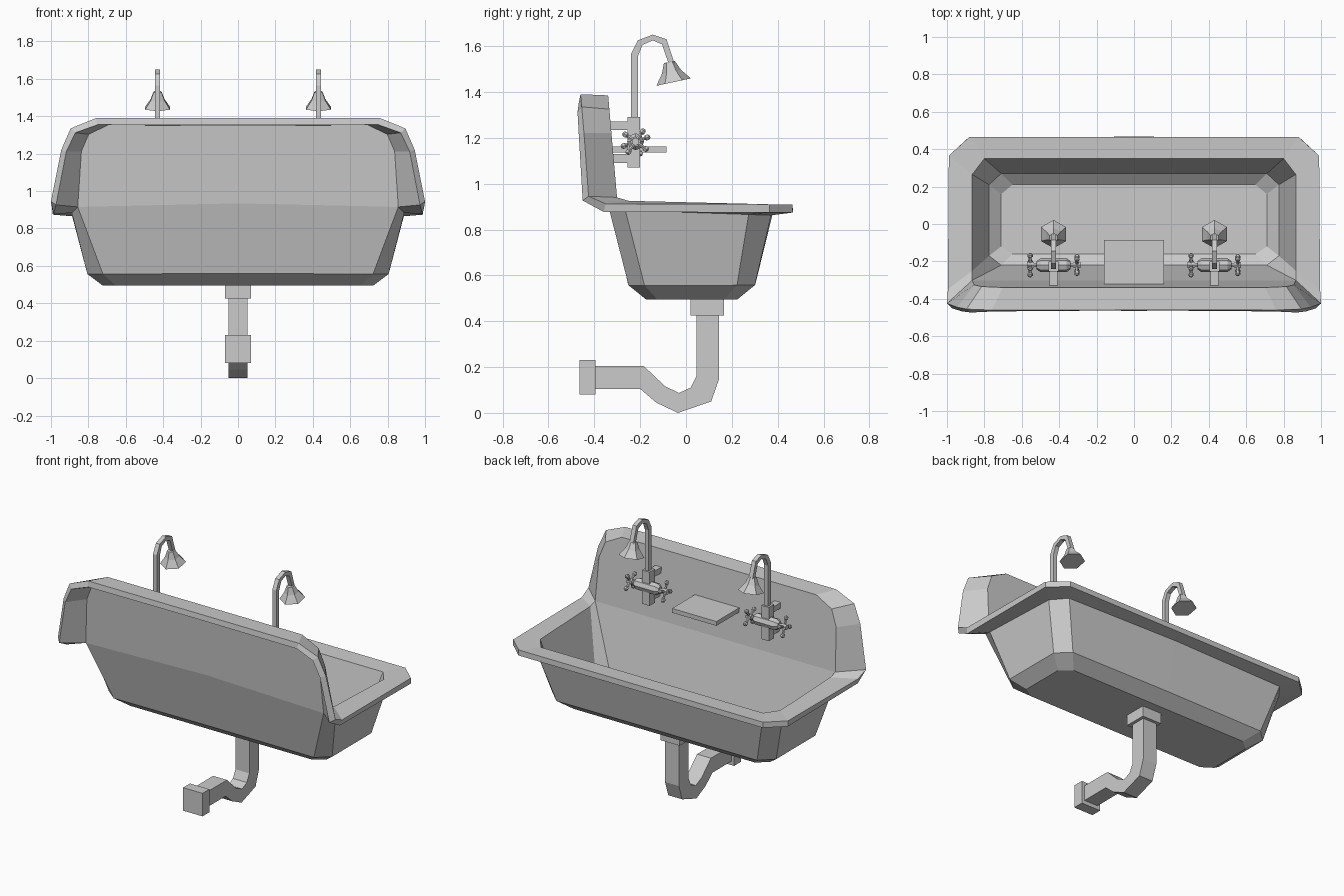
import bpy, bmesh, math
from mathutils import Matrix, Vector

cube = bpy.data.objects.get("Cube")
if cube:
    bpy.data.objects.remove(cube, do_unlink=True)

GREY = (0.6, 0.6, 0.6, 1.0)
enamel = bpy.data.materials.new("light grey")
enamel.use_nodes = True
enamel.diffuse_color = GREY
enamel.node_tree.nodes["Principled BSDF"].inputs["Base Color"].default_value = GREY


def finish(name, bm, recalc=True):
    if recalc:
        bmesh.ops.recalc_face_normals(bm, faces=bm.faces)
    mesh = bpy.data.meshes.new(name)
    bm.to_mesh(mesh)
    bm.free()
    mesh.materials.append(enamel)
    obj = bpy.data.objects.new(name, mesh)
    bpy.context.collection.objects.link(obj)
    return obj


def box(name, x, y, z):
    """Box from (low, high) ranges."""
    bm = bmesh.new()
    bmesh.ops.create_cube(bm, size=1)
    for v in bm.verts:
        v.co = [(a + b) / 2 + c * (b - a) for (a, b), c in zip((x, y, z), v.co)]
    return finish(name, bm)


def extrude_profile(name, upper, lower, x, half):
    """Square-section pipe from its two side outlines in the y-z plane."""
    bm = bmesh.new()
    rings = []
    for (ya, za), (yb, zb) in zip(upper, lower):
        rings.append([bm.verts.new(p) for p in (
            (x - half, ya, za), (x + half, ya, za), (x + half, yb, zb), (x - half, yb, zb))])
    for a, b in zip(rings, rings[1:]):
        for k in range(4):
            n = (k + 1) % 4
            bm.faces.new((a[k], a[n], b[n], b[k]))
    bm.faces.new(rings[0])
    bm.faces.new(rings[-1])
    return finish(name, bm)


def lathe(name, stations, sides, matrix):
    """Faceted solid through (radius, height) stations along its own z."""
    bm = bmesh.new()
    rings = [[bm.verts.new(matrix @ Vector((r * math.cos(a), r * math.sin(a), h)))
              for a in (2 * math.pi * k / sides for k in range(sides))]
             for r, h in stations]
    for a, b in zip(rings, rings[1:]):
        for k in range(sides):
            n = (k + 1) % sides
            bm.faces.new((a[k], a[n], b[n], b[k]))
    bm.faces.new(rings[0])
    bm.faces.new(rings[-1])
    return finish(name, bm)


# Basin: half of a thin sheet, then mirrored and thickened
bm = bmesh.new()


def row(points):
    return [bm.verts.new(p) for p in points]


def strip(a, b):
    for k in range(min(len(a), len(b)) - 1):
        bm.faces.new((a[k], a[k + 1], b[k + 1], b[k]))


def splash(x, z):
    return (x, -0.30 - 0.087 * (z - 0.93), z)


flange = row([(0, .465, .91), (.88, .465, .91), (.99, .365, .91), (.995, -.35, .912),
              (1, -.425, .945), (.945, -.445, 1.22), (.895, -.455, 1.335),
              (.76, -.46, 1.39), (0, -.46, 1.39)])
opening = row([(0, .35, .905), (.80, .35, .905), (.865, .265, .907), (.865, -.25, .925),
               splash(.865, .94), splash(.855, 1.22), splash(.815, 1.325),
               splash(.70, 1.385), splash(0, 1.385)])
lower = row([(0, .27, .58), (.71, .27, .58), (.775, .21, .58), (.775, -.17, .58),
             (.71, -.22, .58), (0, -.22, .58)])
floor = row([(0, .21, .53), (.65, .21, .53), (.71, .16, .53), (.71, -.12, .53),
             (.65, -.16, .53), (0, -.16, .53)])
fold = bm.verts.new(splash(0, .94))
strip(flange, opening)
strip(opening[:5], lower)
strip(lower, floor)
bm.faces.new((lower[4], lower[5], fold, opening[4]))
bm.faces.new([fold] + opening[4:])
base = bm.faces.new(floor)
bmesh.ops.recalc_face_normals(bm, faces=bm.faces)
base.normal_update()
if base.normal.z < 0:
    bmesh.ops.reverse_faces(bm, faces=bm.faces)
basin = finish("basin", bm, recalc=False)
mirror = basin.modifiers.new("mirror", 'MIRROR')
mirror.use_clip = True
wall = basin.modifiers.new("wall", 'SOLIDIFY')
wall.thickness = 0.036
wall.offset = -1
wall.use_even_offset = True

# Drain
box("drain_collar", (-.07, .07), (.02, .165), (.425, .495))
extrude_profile(
    "drain_pipe",
    [(.045, .45), (.045, .16), (.02, .11), (-.03, .087), (-.09, .115), (-.185, .205), (-.42, .205)],
    [(.145, .45), (.145, .15), (.11, .05), (-.035, 0), (-.13, .045), (-.20, .105), (-.42, .105)],
    0, .05)
box("drain_wall_block", (-.07, .07), (-.465, -.395), (.08, .23))

# Soap shelf
box("soap_shelf", (-.16, .16), (-.32, -.085), (1.135, 1.163))

# Taps, one on each side
to_x = Matrix.Rotation(math.pi / 2, 4, 'Y')
for side, label in ((-1, "right"), (1, "left")):
    cx = side * .43
    box(label + "_tap_body", (cx - .027, cx + .027), (-.255, -.2), (1.07, 1.29))
    for level, z in (("upper", (1.235, 1.272)), ("lower", (1.09, 1.13))):
        box(f"{label}_{level}_wall_mount", (cx - .022, cx + .022), (-.335, -.25), z)
    lathe(label + "_tap_barrel", [(.022, -.09), (.037, -.07), (.037, .07), (.022, .09)], 8,
          Matrix.Translation((cx, -.22, 1.183)) @ to_x)
    lathe(label + "_tap_spindle", [(.012, -.135), (.012, .135)], 6,
          Matrix.Translation((cx, -.22, 1.183)) @ to_x)
    extrude_profile(
        label + "_gooseneck",
        [(-.24, 1.27), (-.24, 1.565), (-.21, 1.625), (-.145, 1.65), (-.085, 1.63), (-.05, 1.525)],
        [(-.21, 1.27), (-.21, 1.555), (-.19, 1.605), (-.145, 1.625), (-.105, 1.608), (-.078, 1.53)],
        cx, .014)
    tilt = Matrix.Rotation(math.radians(12), 4, 'X') @ Matrix.Rotation(math.pi / 2, 4, 'Z')
    lathe(label + "_spray_head", [(.077, 0), (.043, .045), (.024, .09)], 6,
          Matrix.Translation((cx, -.054, 1.443)) @ tilt)
    # Cross handles
    for end, turn in ((-1, 20), (1, 55)):
        hub = Matrix.Translation((cx + end * .125, -.22, 1.183))
        name = f"{label}_tap_{'outer' if end == side else 'inner'}_handle"
        lathe(name + "_hub", [(.018, -.018), (.018, .018)], 6, hub @ to_x)
        for k in range(4):
            spin = Matrix.Rotation(math.radians(turn + 90 * k), 4, 'X')
            lathe(f"{name}_spoke_{k + 1}",
                  [(.008, 0), (.008, .042), (.014, .048), (.014, .060), (.007, .067)], 6, hub @ spin)
